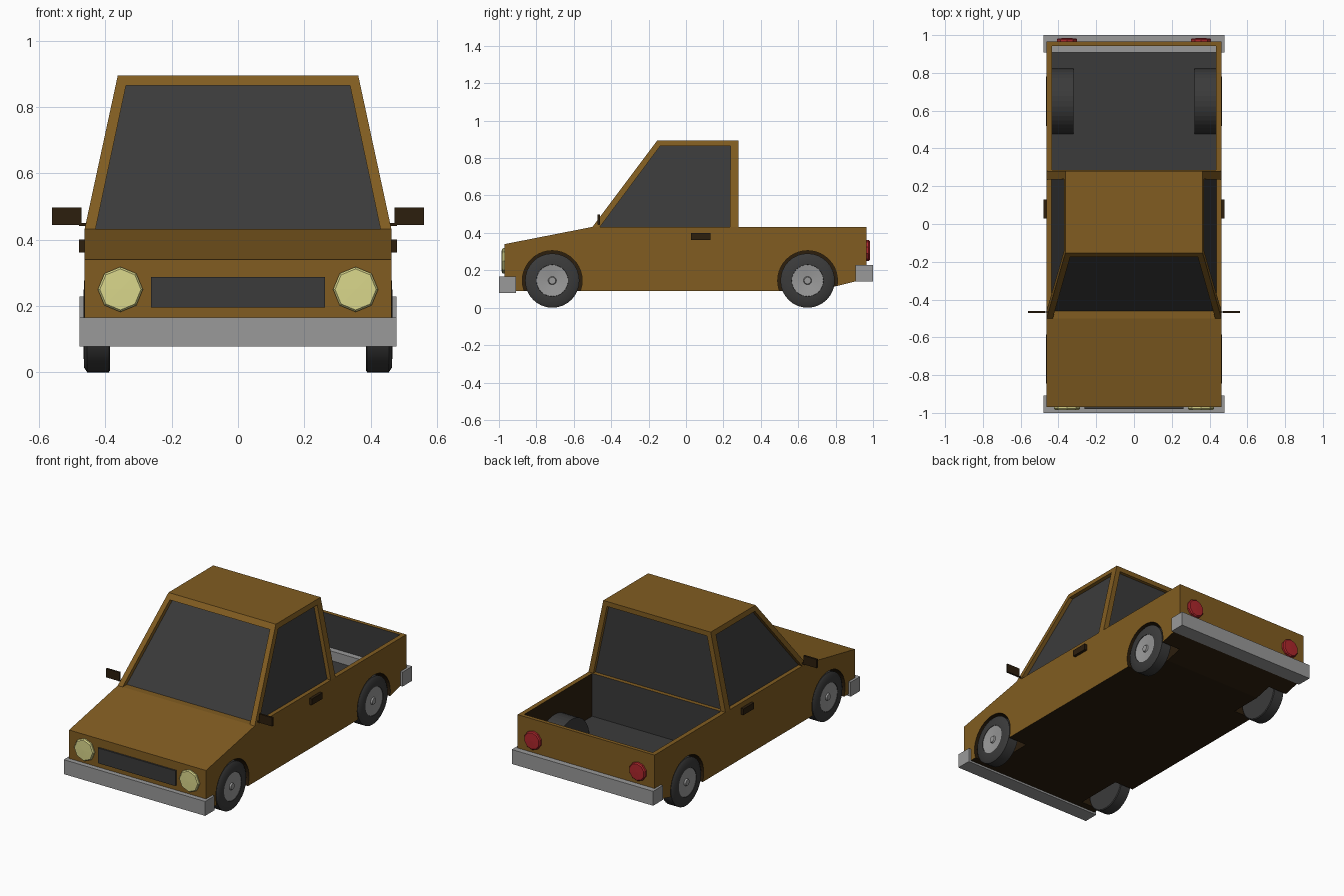
import bpy, bmesh, math
from mathutils import Vector

cube = bpy.data.objects.get("Cube")
if cube:
    bpy.data.objects.remove(cube, do_unlink=True)


def material(name, r, g, b):
    m = bpy.data.materials.new(name)
    m.use_nodes = True
    m.diffuse_color = (r, g, b, 1)
    m.node_tree.nodes["Principled BSDF"].inputs["Base Color"].default_value = (r, g, b, 1)
    return m


PAINT = material("ochre_paint", .22, .108, .015)
DARK = material("dark_grey", .043, .043, .043)
METAL = material("bumper_grey", .32, .32, .32)
TRIM = material("dark_brown_trim", .025, .013, .004)
LAMP = material("pale_yellow_lamp", .7, .68, .26)
RED = material("red_lamp", .42, .02, .025)

AXLES = (-.715, .65)
AXLE_Z = .145
SIDES = {"left": 1, "right": -1}


def finish(name, bm, *mats):
    bmesh.ops.remove_doubles(bm, verts=bm.verts, dist=1e-5)
    bmesh.ops.recalc_face_normals(bm, faces=bm.faces)
    mesh = bpy.data.meshes.new(name)
    bm.to_mesh(mesh)
    bm.free()
    obj = bpy.data.objects.new(name, mesh)
    bpy.context.collection.objects.link(obj)
    for m in mats:
        mesh.materials.append(m)
    return obj


def box(name, x, y, z, mat):
    """Box from (min, max) pairs."""
    bm = bmesh.new()
    bmesh.ops.create_cube(bm, size=1)
    for v in bm.verts:
        v.co = [lo + (hi - lo) * (c + .5) for c, (lo, hi) in zip(v.co, (x, y, z))]
    return finish(name, bm, mat)


def lathe(name, profile, origin, axis, steps, mat, smooth=False):
    """Spin (radius, offset) points around an axis through the origin."""
    bm = bmesh.new()
    axis, origin = Vector(axis), Vector(origin)
    vs = [bm.verts.new(origin + axis * d + Vector((0, 0, r))) for r, d in profile]
    es = [bm.edges.new(pair) for pair in zip(vs, vs[1:])]
    bmesh.ops.spin(bm, geom=vs + es, cent=origin, axis=axis,
                   angle=math.tau, steps=steps, use_duplicate=False)
    obj = finish(name, bm, mat)
    if smooth:
        bpy.ops.object.select_all(action="DESELECT")
        obj.select_set(True)
        bpy.context.view_layer.objects.active = obj
        bpy.ops.object.shade_smooth_by_angle(angle=math.radians(35))
    return obj


def cylinder(name, radius, x0, x1, y, z):
    return lathe(name, [(0, x0), (radius, x0), (radius, x1), (0, x1)],
                 (0, y, z), (1, 0, 0), 40, PAINT)


def cut(obj, cutter):
    mod = obj.modifiers.new("cut", "BOOLEAN")
    mod.operation = "DIFFERENCE"
    mod.solver = "EXACT"
    mod.object = cutter
    bpy.context.view_layer.update()
    graph = bpy.context.evaluated_depsgraph_get()
    mesh = bpy.data.meshes.new_from_object(obj.evaluated_get(graph))
    obj.modifiers.clear()
    obj.data = mesh
    bpy.data.objects.remove(cutter, do_unlink=True)


# Body: side profile extruded across the width
bm = bmesh.new()
outline = [(-.97, .09), (-.97, .34), (-.5, .432), (.965, .432), (.965, .155), (.7, .09)]
face = bm.faces.new([bm.verts.new((-.463, y, z)) for y, z in outline])
ext = bmesh.ops.extrude_face_region(bm, geom=[face])["geom"]
bmesh.ops.translate(bm, vec=(.926, 0, 0), verts=[e for e in ext if isinstance(e, bmesh.types.BMVert)])
body = finish("body", bm, PAINT)

# Load bed with wheel humps left standing, then open wheel arches
bed = box("bed_cutter", (-.435, .435), (.285, .942), (.17, .6), PAINT)
for s in SIDES.values():
    cut(bed, cylinder("hump_cutter", .175, s * .32, s * .5, AXLES[1], AXLE_Z))
cut(body, bed)
for y in AXLES:
    for s in SIDES.values():
        cut(body, cylinder("arch_cutter", .16, s * .335, s * .5, y, AXLE_Z))

# Body colours: grey bed lining, dark underside and wheel arches
body.data.materials.clear()
for m in (PAINT, DARK, TRIM):
    body.data.materials.append(m)
for p in body.data.polygons:
    c = p.center
    in_bed = abs(c.x) < .437 and .27 < c.y < .95 and .16 < c.z < .425
    in_arch = .33 < abs(c.x) < .46 and any(math.hypot(c.y - y, c.z - AXLE_Z) < .165 for y in AXLES)
    underside = p.normal.z < -.5 and c.z < .16
    if in_arch or underside:
        p.material_index = 2
    else:
        p.material_index = int(in_bed)

# Cab: tapered box whose four sides each hold a recessed window
low, high = .432, .895
base = [Vector(p) for p in ((-.463, -.5, low), (.463, -.5, low), (.463, .28, low), (-.463, .28, low))]
roof = [Vector(p) for p in ((-.363, -.153, high), (.363, -.153, high), (.363, .28, high), (-.363, .28, high))]
recess = [Vector(p) for p in ((0, .04, 0), (-.025, 0, 0), (0, -.02, 0), (.025, 0, 0))]
margins = [(.033, .033), (.04, .045), (.033, .033), (.045, .04)]
bm = bmesh.new()


def quad(points, index=0):
    bm.faces.new([bm.verts.new(p) for p in points]).material_index = index


quad(roof)
for i in range(4):
    j = (i + 1) % 4
    a, b, c, d = base[i], base[j], roof[j], roof[i]
    t = .935
    top_l, top_r = a.lerp(d, t), b.lerp(c, t)
    m0, m1 = margins[i]
    along = (b - a).normalized()
    ia, ib = a + along * m0, b - along * m1
    ic, idd = top_r - along * m1 * .95, top_l + along * m0 * .95
    ga, gb, gc, gd = [p + recess[i] for p in (ia, ib, ic, idd)]
    quad((a, ia, idd, d))
    quad((ib, b, c, ic))
    quad((idd, ic, c, d))
    quad((ia, ga, gd, idd))
    quad((gb, ib, ic, gc))
    quad((gd, gc, ic, idd))
    quad((ga, gb, gc, gd), 1)
finish("cab", bm, PAINT, DARK)

# Bumpers and grille
box("front_bumper", (-.478, .478), (-1, -.908), (.078, .166), METAL)
box("rear_bumper", (-.478, .478), (.907, 1), (.14, .228), METAL)
box("grille", (-.262, .262), (-.98, -.965), (.195, .288), DARK)

for side, s in SIDES.items():
    # Lamps
    lathe(side + "_headlight", [(.068, -.01), (.068, .008), (.062, .015), (0, .016)],
          (s * .355, -.97, .25), (0, -1, 0), 8, LAMP)
    lathe(side + "_tail_light", [(.056, -.01), (.056, .012), (.05, .018), (0, .019)],
          (s * .355, .965, .306), (0, 1, 0), 10, RED)
    # Mirrors and door handles
    box(side + "_mirror", sorted((s * .472, s * .562)), (-.472, -.46), (.445, .498), TRIM)
    box(side + "_mirror_stem", sorted((s * .43, s * .48)), (-.469, -.463), (.442, .45), TRIM)
    box(side + "_door_handle", sorted((s * .455, s * .48)), (.028, .13), (.362, .4), TRIM)
    # Wheels
    for place, y in zip(("front", "rear"), AXLES):
        name = place + "_" + side
        lathe(name + "_tyre",
              [(0, .386), (.14, .386), (.145, .39), (.145, .455), (.13, .465), (.085, .466), (.083, .455)],
              (0, y, AXLE_Z), (s, 0, 0), 32, DARK, True)
        lathe(name + "_rim",
              [(.085, .45), (.084, .464), (.022, .457), (.018, .466), (0, .466)],
              (0, y, AXLE_Z), (s, 0, 0), 32, METAL, True)
